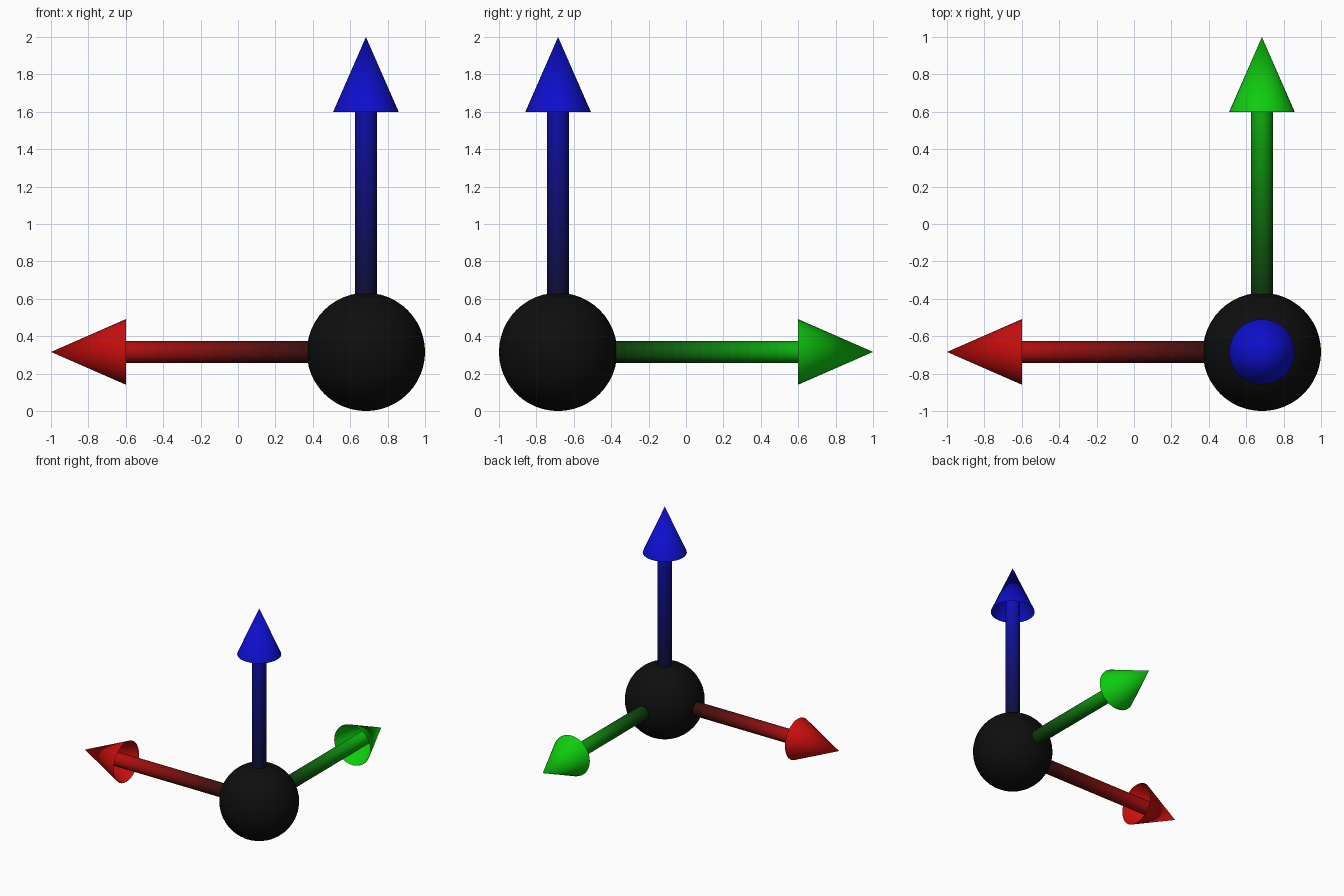
import bpy, bmesh, math
from mathutils import Vector

if "Cube" in bpy.data.objects:
    bpy.data.objects.remove(bpy.data.objects["Cube"])

R = 0.316                                # ball radius
ORIGIN = Vector((1 - R, R - 1, R))       # ball centre
TIP = 2 - R                              # arrow length from ball centre
HEAD = TIP - 0.4                         # where the arrow head starts
SHAFT_START, SHAFT_END = 0.26, HEAD + 0.2
SHAFT_R, HEAD_R, SIDES, BANDS = 0.058, 0.175, 32, 24
DARK, BRIGHT = 0.055, 0.8                # display (sRGB) channel values


def material(name, rgb):
    """Material from display values, converted to linear colour."""
    linear = [c / 12.92 if c < 0.04045 else ((c + 0.055) / 1.055) ** 2.4 for c in rgb]
    mat = bpy.data.materials.new(name)
    mat.diffuse_color = (*linear, 1)
    mat.use_nodes = True
    mat.node_tree.nodes["Principled BSDF"].inputs["Base Color"].default_value = mat.diffuse_color
    return mat


def shade(channel, t):
    return [DARK + (BRIGHT - DARK) * t if i == channel else DARK for i in range(3)]


def revolve(name, profile, mats, direction):
    """Lathe (radius, height) points around local z and aim z along direction."""
    bm = bmesh.new()
    rings = []
    for r, z in profile:
        if r == 0:
            rings.append([bm.verts.new((0, 0, z))] * SIDES)
        else:
            rings.append([bm.verts.new((r * math.cos(a), r * math.sin(a), z))
                          for a in (2 * math.pi * i / SIDES for i in range(SIDES))])
    for k, (lo, hi) in enumerate(zip(rings, rings[1:])):
        for i in range(SIDES):
            j = (i + 1) % SIDES
            quad = list(dict.fromkeys((lo[i], lo[j], hi[j], hi[i])))
            face = bm.faces.new(quad)
            face.smooth = True
            face.material_index = min(k, len(mats) - 1)
    mesh = bpy.data.meshes.new(name)
    bm.to_mesh(mesh)
    bm.free()
    for m in mats:
        mesh.materials.append(m)
    obj = bpy.data.objects.new(name, mesh)
    obj.location = ORIGIN
    obj.rotation_euler = Vector(direction).to_track_quat('Z', 'Y').to_euler()
    bpy.context.collection.objects.link(obj)
    return obj


# Black ball at the corner
bpy.ops.mesh.primitive_uv_sphere_add(segments=48, ring_count=24, radius=R, location=ORIGIN)
ball = bpy.context.object
ball.name = "origin_ball"
bpy.ops.object.shade_smooth()
ball.data.materials.append(material("black", (DARK,) * 3))

# Three arrows: shaft fades from dark to full colour, head is an open cone
for channel, (label, direction) in enumerate((("red", (-1, 0, 0)),
                                              ("green", (0, 1, 0)),
                                              ("blue", (0, 0, 1)))):
    step = (SHAFT_END - SHAFT_START) / BANDS
    heights = [SHAFT_START + step * i for i in range(BANDS + 1)]
    fades = [material(f"{label}_fade_{i}", shade(channel, (h + step / 2) / SHAFT_END))
             for i, h in enumerate(heights[:-1])]
    revolve(label + "_shaft", [(SHAFT_R, h) for h in heights], fades, direction)
    revolve(label + "_head", [(HEAD_R, HEAD), (0, TIP)],
            [material(label, shade(channel, 1))], direction)
